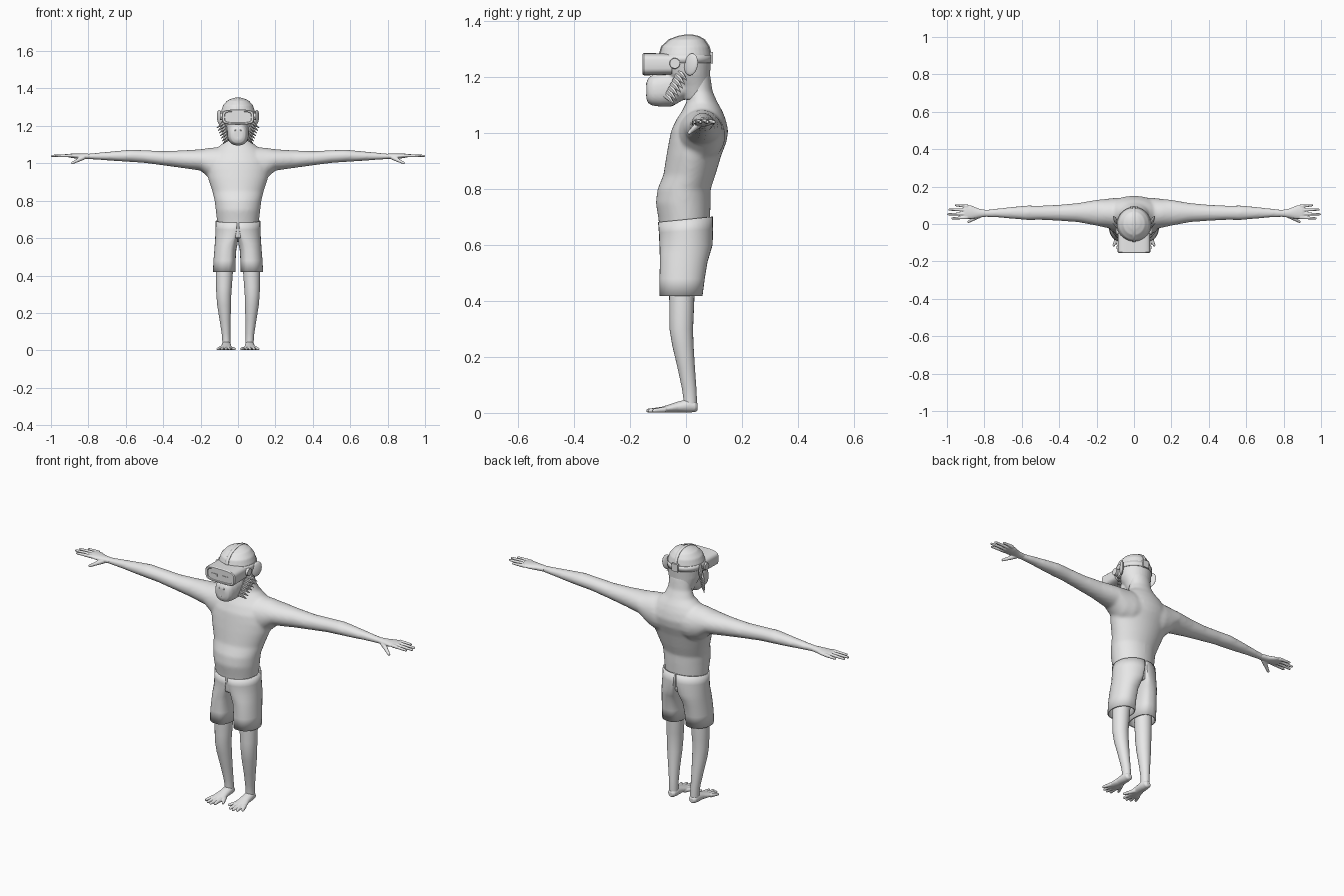
import bpy, bmesh, math
from mathutils import Vector, Matrix

if "Cube" in bpy.data.objects:
    bpy.data.objects.remove(bpy.data.objects["Cube"])

grey = bpy.data.materials.new("plain_grey")
grey.diffuse_color = (0.8, 0.8, 0.8, 1)
grey.use_nodes = True
grey.node_tree.nodes["Principled BSDF"].inputs["Base Color"].default_value = grey.diffuse_color


def power(v, p):
    return math.copysign(abs(v) ** p, v)


def loft(bm, axis, rings, n=24, p=1.0, caps=True, flip=1):
    """Skin elliptical rings (t, centre1, centre2, radius1, radius2) along an axis."""
    loops = []
    for t, c1, c2, r1, r2 in rings:
        loop = []
        for i in range(n):
            a = 2 * math.pi * i / n
            u, v = c1 + r1 * power(math.cos(a), p), c2 + r2 * power(math.sin(a), p)
            co = {'x': (t, u, v), 'y': (u, t, v), 'z': (u, v, t)}[axis]
            loop.append(bm.verts.new((co[0] * flip, co[1], co[2])))
        loops.append(loop)
    for a, b in zip(loops, loops[1:]):
        for i in range(n):
            j = (i + 1) % n
            bm.faces.new((a[i], a[j], b[j], b[i]))
    if caps:
        bm.faces.new(loops[0])
        bm.faces.new(loops[-1])
    return loops


def spike(bm, p0, p1, r0, r1, n=10):
    """Tapered rod with a rounded tip."""
    p0, p1 = Vector(p0), Vector(p1)
    d = p1 - p0
    m = Matrix.Translation((p0 + p1) / 2) @ d.to_track_quat('Z', 'Y').to_matrix().to_4x4()
    bmesh.ops.create_cone(bm, cap_ends=True, segments=n, radius1=r0, radius2=r1,
                          depth=d.length, matrix=m)
    bmesh.ops.create_uvsphere(bm, u_segments=n, v_segments=6, radius=r1,
                              matrix=Matrix.Translation(p1))


def finish(bm, name, mirror=False, voxel=0, smooth=0, thick=0, angle=40):
    bmesh.ops.recalc_face_normals(bm, faces=bm.faces)
    me = bpy.data.meshes.new(name)
    bm.to_mesh(me)
    bm.free()
    me.materials.append(grey)
    ob = bpy.data.objects.new(name, me)
    bpy.context.collection.objects.link(ob)
    bpy.ops.object.select_all(action='DESELECT')
    ob.select_set(True)
    bpy.context.view_layer.objects.active = ob
    bpy.ops.object.shade_smooth_by_angle(angle=math.radians(angle))
    if voxel:
        m = ob.modifiers.new("Fuse", 'REMESH')
        m.mode, m.voxel_size, m.use_smooth_shade = 'VOXEL', voxel, True
    if smooth:
        m = ob.modifiers.new("Soften", 'SMOOTH')
        m.factor, m.iterations = 0.5, smooth
    if thick:
        m = ob.modifiers.new("Thickness", 'SOLIDIFY')
        m.thickness, m.offset = thick, -1
    if mirror:
        ob.modifiers.new("Mirror", 'MIRROR').use_clip = False
    return ob


# Torso, neck and both arms, fused
bm = bmesh.new()
loft(bm, 'z', [(.60, 0, -.005, .10, .085), (.69, 0, -.006, .112, .092), (.75, 0, -.010, .119, .098),
               (.80, 0, -.007, .125, .095), (.85, 0, .012, .137, .093), (.92, 0, .028, .160, .098),
               (.97, 0, .042, .172, .103), (1.01, 0, .049, .168, .102), (1.05, 0, .054, .145, .088),
               (1.08, 0, .058, .115, .072), (1.11, 0, .057, .078, .056), (1.15, 0, .050, .062, .045),
               (1.22, 0, .040, .060, .045)], 40)
for s in (1, -1):
    loft(bm, 'x', [(.03, .055, .99, .085, .085), (.10, .055, .992, .085, .094), (.15, .057, 1.0, .077, .083),
                   (.20, .060, 1.018, .069, .057), (.30, .061, 1.022, .051, .047), (.40, .060, 1.027, .043, .038),
                   (.50, .060, 1.036, .038, .034), (.57, .060, 1.040, .039, .033), (.64, .060, 1.039, .033, .028),
                   (.72, .059, 1.038, .025, .021), (.80, .057, 1.037, .019, .015), (.83, .057, 1.037, .019, .014)],
         24, flip=s)
finish(bm, "torso_and_arms", voxel=.008, smooth=6)

# Hands: palm, four fingers and thumb
bm = bmesh.new()
loft(bm, 'x', [(.79, .057, 1.037, .018, .014), (.83, .058, 1.037, .024, .015), (.87, .063, 1.039, .036, .013),
               (.90, .065, 1.041, .038, .010), (.91, .065, 1.041, .034, .007)])
for y0, y1, tip in ((.035, .030, .972), (.055, .052, .994), (.075, .077, .988), (.095, .100, .952)):
    spike(bm, (.89, y0, 1.041), (tip, y1, 1.040), .0095, .006)
spike(bm, (.825, .045, 1.032), (.885, .012, 1.002), .013, .007)
finish(bm, "hand", mirror=True, voxel=.003, smooth=2)

# Legs
bm = bmesh.new()
loft(bm, 'z', [(.60, .062, -.012, .048, .05), (.41, .073, -.015, .045, .045), (.34, .075, -.016, .042, .043),
               (.30, .076, -.017, .040, .042), (.24, .074, -.011, .037, .038), (.16, .069, .001, .029, .031),
               (.09, .064, .011, .023, .026), (.05, .062, .015, .022, .024), (.02, .062, .015, .022, .024)])
finish(bm, "leg", mirror=True)

# Feet with splayed toes
bm = bmesh.new()
loft(bm, 'y', [(.042, .062, .021, .012, .012), (.033, .062, .023, .021, .020), (.01, .062, .026, .025, .025),
               (-.03, .063, .021, .027, .019), (-.07, .066, .014, .034, .013), (-.092, .068, .011, .034, .009)])
for x0, x1, y0, y1 in ((.045, .018, -.045, -.100), (.046, .045, -.08, -.130), (.063, .066, -.08, -.136),
                       (.079, .087, -.08, -.130), (.092, .108, -.075, -.114)):
    spike(bm, (x0, y0, .012), (x1, y1, .008), .011, .007)
finish(bm, "foot", mirror=True, voxel=.003, smooth=2)

# Shorts: D-shaped rings near the waist opening out into two leg tubes
bm = bmesh.new()
rows, n = [], 32
for z, cx, out, inn, cy, ry, tilt in (
        (.692, .010, .109, .010, -.002, .098, .10), (.65, .012, .108, .012, 0, .097, .06),
        (.60, .030, .092, .030, 0, .095, 0), (.57, .050, .074, .048, -.004, .090, 0),
        (.54, .062, .064, .053, -.008, .085, 0), (.48, .069, .062, .056, -.014, .081, 0),
        (.418, .072, .062, .060, -.018, .077, 0)):
    row = []
    for i in range(n):
        a = 2 * math.pi * i / n
        c = math.cos(a)
        x = cx + (out * c if c > 0 else -inn * abs(c) ** .6)
        y = cy + ry * math.sin(a)
        row.append(bm.verts.new((x, y, z + tilt * y)))
    rows.append(row)
for a, b in zip(rows, rows[1:]):
    for i in range(n):
        bm.faces.new((a[i], a[(i + 1) % n], b[(i + 1) % n], b[i]))
finish(bm, "shorts", mirror=True, thick=.007)

# Head and muzzle, fused
skull = [(1.12, 0, .035, .052, .05), (1.17, 0, .022, .068, .064), (1.21, 0, .005, .084, .081),
         (1.25, 0, -.003, .091, .092), (1.28, 0, -.003, .090, .092), (1.31, 0, -.002, .080, .084),
         (1.335, 0, .003, .058, .062), (1.347, 0, .008, .032, .035), (1.352, 0, .010, .010, .010)]
bm = bmesh.new()
loft(bm, 'z', skull, 32)
loft(bm, 'y', [(0, 0, 1.175, .06, .05), (-.05, 0, 1.163, .060, .067), (-.09, 0, 1.158, .056, .063),
               (-.12, 0, 1.154, .049, .055), (-.135, 0, 1.152, .040, .045), (-.142, 0, 1.152, .025, .028)], 28, .85)
finish(bm, "head", voxel=.005, smooth=3)

# Lip ridge and nostrils
bm = bmesh.new()
pts = [(.047 * math.sin(a), -.085 - .054 * math.cos(a), 1.130 + .006 * math.cos(a))
       for a in [math.radians(d) for d in range(-80, 81, 20)]]
for a, b in zip(pts, pts[1:]):
    spike(bm, a, b, .004, .004, 8)
finish(bm, "lip")
bm = bmesh.new()
spike(bm, (.012, -.130, 1.178), (.014, -.139, 1.176), .007, .005)
finish(bm, "nostril", mirror=True)

# Ears
bm = bmesh.new()
m = (Matrix.Translation((.098, .018, 1.246)) @ Matrix.Rotation(math.radians(-28), 4, 'Z')
     @ Matrix.Rotation(math.radians(-12), 4, 'X') @ Matrix.Diagonal((.009, .027, .040, 1)))
bmesh.ops.create_uvsphere(bm, u_segments=20, v_segments=12, radius=1, matrix=m)
finish(bm, "ear", mirror=True)

# Cheek fur tufts running from ear to jaw
bm = bmesh.new()
for i in range(7):
    f = i / 6
    y, z = -.012 - .045 * f, 1.220 - .085 * f
    spike(bm, (.068 - .018 * f, y - .012, z), (.112 - .034 * f, y + .014, z - .030), .013, .002, 6)
finish(bm, "cheek_fur", mirror=True, angle=20)

# Goggles with recessed visor
bm = bmesh.new()
loft(bm, 'y', [(-.050, 0, 1.247, .086, .038), (-.150, 0, 1.247, .087, .040), (-.155, 0, 1.247, .083, .037),
               (-.155, 0, 1.247, .073, .031), (-.151, 0, 1.247, .071, .029)], 40, .5)
finish(bm, "goggles", angle=30)
bm = bmesh.new()
bmesh.ops.create_cube(bm, matrix=Matrix.Translation((.033, -.152, 1.247)) @ Matrix.Diagonal((.036, .004, .010, 1)))
finish(bm, "visor_slot", mirror=True)

# Head straps: side band, band over the crown, rear buckle, side pivots
bm = bmesh.new()
loft(bm, 'z', [(1.252, 0, -.003, .094, .095), (1.280, 0, -.003, .093, .095)], 32, caps=False)
finish(bm, "side_strap", thick=.004)
bm = bmesh.new()
path = [(c - r - .003, z + .001) for z, _, c, _, r in skull[3:]]
path += [(c + r + .003, z + .001) for z, _, c, _, r in reversed(skull[3:])]
edge = [[bm.verts.new((x, y, z)) for y, z in path] for x in (-.008, .008)]
for i in range(len(path) - 1):
    bm.faces.new((edge[0][i], edge[0][i + 1], edge[1][i + 1], edge[1][i]))
finish(bm, "crown_strap", thick=.004)
bm = bmesh.new()
bmesh.ops.create_cube(bm, matrix=Matrix.Translation((0, .091, 1.270)) @ Matrix.Diagonal((.036, .012, .040, 1)))
finish(bm, "rear_buckle")
bm = bmesh.new()
bmesh.ops.create_cone(bm, cap_ends=True, segments=24, radius1=.020, radius2=.018, depth=.02,
                      matrix=Matrix.Translation((.087, -.040, 1.250)) @ Matrix.Rotation(math.pi / 2, 4, 'Y'))
finish(bm, "strap_pivot", mirror=True)
